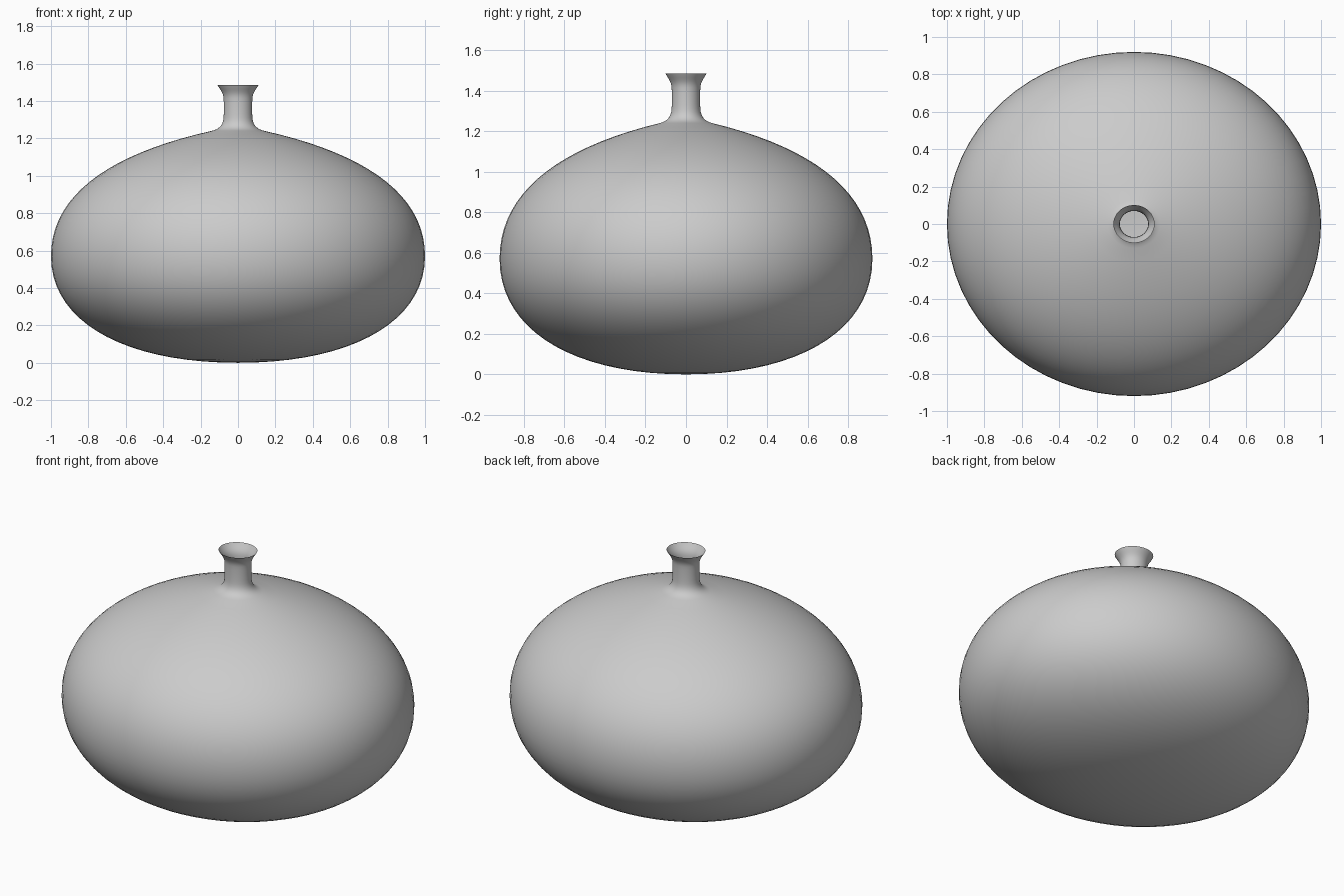
import bpy, bmesh, math
from mathutils import Vector
from mathutils.geometry import interpolate_bezier

if "Cube" in bpy.data.objects:
    bpy.data.objects.remove(bpy.data.objects["Cube"])

SIDES = 64
DEPTH = 0.92  # the vase is slightly flattened front to back


def bezier(a, b, c, d, n):
    pts = [Vector((p[0], 0, p[1])) for p in (a, b, c, d)]
    return [(p.x, p.z) for p in interpolate_bezier(*pts, n)]


# Profile (radius, height): belly, shoulder, neck root, neck, flared lip
segments = [
    bezier((0, 0), (0.61, 0), (1, 0.22), (1, 0.57), 20),
    bezier((1, 0.57), (1, 0.90), (0.68, 1.12), (0.14, 1.24), 20),
    bezier((0.14, 1.24), (0.10, 1.25), (0.08, 1.27), (0.077, 1.31), 8),
    bezier((0.077, 1.31), (0.075, 1.34), (0.075, 1.38), (0.077, 1.415), 6),
    bezier((0.077, 1.415), (0.079, 1.445), (0.096, 1.46), (0.11, 1.485), 8),
]
profile = segments[0] + [p for s in segments[1:] for p in s[1:]]

# Revolve into an open single-walled shell
bm = bmesh.new()
bottom = bm.verts.new((0, 0, 0))
rings = []
for r, z in profile[1:]:
    rings.append([bm.verts.new((r * math.cos(a), r * DEPTH * math.sin(a), z))
                  for a in (2 * math.pi * i / SIDES for i in range(SIDES))])
for i in range(SIDES):
    j = (i + 1) % SIDES
    bm.faces.new((bottom, rings[0][j], rings[0][i]))
    for low, high in zip(rings, rings[1:]):
        bm.faces.new((low[i], low[j], high[j], high[i]))
for f in bm.faces:
    f.smooth = True

mesh = bpy.data.meshes.new("vase")
bm.to_mesh(mesh)
bm.free()
vase = bpy.data.objects.new("vase", mesh)
bpy.context.collection.objects.link(vase)
